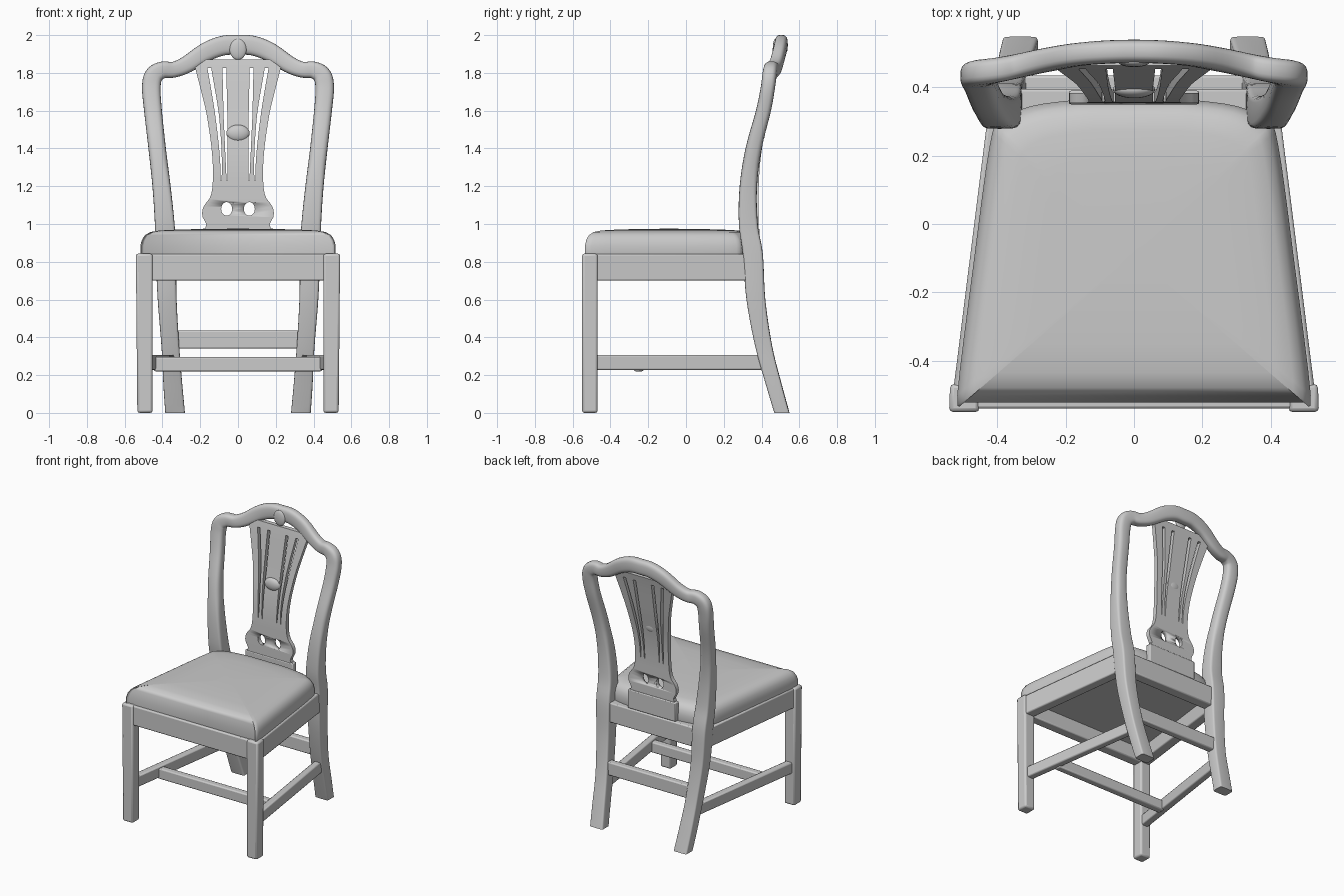
import bpy, bmesh, math
from mathutils import Vector, Matrix

cube = bpy.data.objects.get("Cube")
if cube:
    bpy.data.objects.remove(cube, do_unlink=True)

mat = bpy.data.materials.new("plain grey")
mat.use_nodes = True
GREY = (0.6, 0.6, 0.6, 1)
mat.diffuse_color = GREY
mat.node_tree.nodes["Principled BSDF"].inputs["Base Color"].default_value = GREY


def finish(name, bm, bevel=0.0, angle=35):
    bmesh.ops.recalc_face_normals(bm, faces=bm.faces)
    mesh = bpy.data.meshes.new(name)
    bm.to_mesh(mesh)
    bm.free()
    mesh.materials.append(mat)
    ob = bpy.data.objects.new(name, mesh)
    bpy.context.collection.objects.link(ob)
    if bevel:
        mod = ob.modifiers.new("soft edges", 'BEVEL')
        mod.width, mod.segments = bevel, 2
    bpy.ops.object.select_all(action='DESELECT')
    ob.select_set(True)
    bpy.context.view_layer.objects.active = ob
    bpy.ops.object.shade_smooth_by_angle(angle=math.radians(angle))
    return ob


def loft(name, rings, bevel=0.0, angle=35):
    bm = bmesh.new()
    loops = [[bm.verts.new(p) for p in ring] for ring in rings]
    n = len(loops[0])
    for a, b in zip(loops, loops[1:]):
        for i in range(n):
            j = (i + 1) % n
            bm.faces.new((a[i], a[j], b[j], b[i]))
    bm.faces.new(loops[0])
    bm.faces.new(loops[-1])
    return finish(name, bm, bevel, angle)


def beam(name, start, end, width, height, bevel=0.008):
    """Level bar between two centre points."""
    a, b = Vector(start), Vector(end)
    d = b - a
    bm = bmesh.new()
    bmesh.ops.create_cube(bm, size=1)
    bm.transform(Matrix.Translation((a + b) / 2)
                 @ Matrix.Rotation(math.atan2(d.y, d.x), 4, 'Z')
                 @ Matrix.Diagonal((d.length, width, height, 1)))
    return finish(name, bm, bevel)


def block(name, lo, hi, bevel=0.008):
    y, z = (lo[1] + hi[1]) / 2, (lo[2] + hi[2]) / 2
    return beam(name, (lo[0], y, z), (hi[0], y, z), hi[1] - lo[1], hi[2] - lo[2], bevel)


def button(name, centre, size):
    bm = bmesh.new()
    bmesh.ops.create_uvsphere(bm, u_segments=24, v_segments=12, radius=1)
    bm.transform(Matrix.Translation(centre) @ Matrix.Diagonal((*size, 1)))
    return finish(name, bm)


def smooth_path(pts, steps=5):
    """Catmull-Rom spline through points of any dimension."""
    pts = [Vector(p) for p in pts]
    out = []
    for i in range(len(pts) - 1):
        p0, p1, p2 = pts[max(i - 1, 0)], pts[i], pts[i + 1]
        p3 = pts[min(i + 2, len(pts) - 1)]
        for s in range(steps):
            t = s / steps
            out.append((p1 * 2 + (p2 - p0) * t + (p0 * 2 - p1 * 5 + p2 * 4 - p3) * t**2
                        + (p1 * 3 - p0 - p2 * 3 + p3) * t**3) / 2)
    return out + [pts[-1]]


def lookup(curve, z):
    for a, b in zip(curve, curve[1:]):
        if z <= b[0]:
            return a[1] + (b[1] - a[1]) * max(0, z - a[0]) / (b[0] - a[0])
    return curve[-1][1]


# Back frame: rear legs, posts and crest in one sweep (x, z, half width, y, half depth)
half = [(.333, 0, .052, .508, .04), (.345, .15, .05, .465, .042), (.358, .35, .047, .412, .045),
        (.375, .6, .05, .37, .05), (.382, .84, .054, .354, .053), (.388, 1, .052, .33, .05),
        (.405, 1.2, .048, .33, .046), (.428, 1.4, .046, .358, .043), (.45, 1.6, .047, .41, .04),
        (.459, 1.72, .049, .433, .038), (.446, 1.785, .049, .442, .038), (.40, 1.815, .045, .45, .037),
        (.34, 1.817, .042, .462, .036), (.27, 1.845, .045, .477, .035), (.17, 1.91, .05, .495, .034),
        (.08, 1.944, .052, .503, .034)]
path = smooth_path(half + [(0, 1.948, .052, .505, .034)]
                   + [(-p[0], *p[1:]) for p in reversed(half)])
rings = []
for i, (x, z, w, y, d) in enumerate(path):
    a, b = path[max(i - 1, 0)], path[min(i + 1, len(path) - 1)]
    t = Vector((b[0] - a[0], b[1] - a[1])).normalized()
    if i in (0, len(path) - 1):
        t = Vector((0, 1 if i == 0 else -1))
    power = 2 / (8 if z < .9 else max(3, 8 - (z - .9) * 12))
    ring = []
    for k in range(24):
        c, s = math.cos(k * math.tau / 24), math.sin(k * math.tau / 24)
        u = math.copysign(abs(c)**power, c) * w
        v = math.copysign(abs(s)**power, s) * d
        ring.append((x + t.y * u, y + v, z - t.x * u))
    rings.append(ring)
loft("back_frame", rings)

# Splat: waisted outline, leaning back with the posts
outline = smooth_path([(.84, .18), (.97, .175), (1, .167), (1.03, .185), (1.065, .19), (1.1, .178),
                       (1.14, .148), (1.2, .135), (1.3, .133), (1.4, .14), (1.5, .153),
                       (1.6, .17), (1.7, .194), (1.8, .22), (1.87, .237)], 4)
lean = smooth_path([(.84, .368), (1.2, .37), (1.4, .387), (1.6, .425), (1.8, .463), (1.9, .485)], 4)


def strip(name, z0, z1, left, right, thick=.015):
    rows = []
    count = max(3, round((z1 - z0) / .02))
    for i in range(count + 1):
        z = z0 + (z1 - z0) * i / count
        y, a, b = lookup(lean, z), left(z), right(z)
        rows.append([(a, y - thick, z), (b, y - thick, z), (b, y + thick, z), (a, y + thick, z)])
    return loft(name, rows)


def edge(z):
    return lookup(outline, z)


def gap(z):
    return .002 + .008 * min(1, max(0, (z - 1.22) / .35))


def inner_slot(z):
    return .058 + .014 * (z - 1.22) / .6


def outer_slot(z):
    return edge(z) * .67


base = strip("splat_base", .84, 1.23, lambda z: -edge(z), edge)
for sx in (-1, 1):
    # Eye hole through the base
    bm = bmesh.new()
    bmesh.ops.create_cone(bm, cap_ends=True, segments=24, radius1=1, radius2=1, depth=.3)
    bm.transform(Matrix.Translation((sx * .06, .37, 1.08)) @ Matrix.Diagonal((.029, 1, .036, 1))
                 @ Matrix.Rotation(math.pi / 2, 4, 'X'))
    cutter = finish("eye_cutter", bm)
    cutter.hide_render = True
    mod = base.modifiers.new("eye", 'BOOLEAN')
    mod.operation, mod.solver, mod.object = 'DIFFERENCE', 'EXACT', cutter
    bpy.context.view_layer.objects.active = base
    bpy.ops.object.modifier_apply(modifier=mod.name)
    bpy.data.objects.remove(cutter, do_unlink=True)
    # Slats either side of the centre
    strip("middle_slat", 1.22, 1.84, lambda z: sx * (inner_slot(z) + gap(z)),
          lambda z: sx * (outer_slot(z) - gap(z)))
    strip("outer_slat", 1.22, 1.84, lambda z: sx * (outer_slot(z) + gap(z)), lambda z: sx * edge(z))
strip("centre_slat", 1.22, 1.84, lambda z: gap(z) - inner_slot(z), lambda z: inner_slot(z) - gap(z))
strip("splat_head", 1.825, 1.87, lambda z: -edge(z), edge)
button("carved_rosette", (0, .393, 1.48), (.062, .025, .045))
button("carved_shell", (0, .473, 1.925), (.045, .014, .055))
block("splat_shoe", (-.19, .35, .84), (.19, .39, .975), .006)

# Front legs, side rails and side stretchers
for sx in (-1, 1):
    foot = [(.452, -.55), (.533, -.55), (.533, -.468), (.452, -.468)]
    top = [(.452, -.55), (.541, -.55), (.538, -.468), (.452, -.468)]
    loft("front_leg", [[(sx * x, y, z) for x, y in sec] for sec, z in ((foot, 0), (top, .843))], .012)
    beam("side_rail", (sx * .495, -.5, .77), (sx * .392, .32, .77), .07, .14)
    beam("side_stretcher", (sx * .49, -.48, .27), (sx * .362, .40, .265), .05, .08)

block("front_rail", (-.5, -.54, .70), (.5, -.47, .84))
block("back_rail", (-.36, .32, .70), (.36, .395, .84))
block("cross_stretcher", (-.445, -.275, .22), (.445, -.225, .295))
block("back_stretcher", (-.34, .385, .34), (.34, .435, .435))

# Cushion: rounded trapezoid rising to a soft crown
side = smooth_path([(.50, -.522), (.517, -.50), (.47, -.12), (.422, .23), (.39, .30),
                    (.30, .345), (.15, .365)], 4)
plan = [Vector((x, y)) for x, y in side]
plan += [Vector((-p.x, p.y)) for p in reversed(plan)]
middle = Vector((0, -.09))
layers = [(.98, .80), (1, .84), (1, .885), (.985, .915), (.955, .94), (.90, .957),
          (.8, .966), (.6, .971), (.3, .974), (.08, .975)]
loft("seat_cushion", [[(*(middle + (p - middle) * s), z) for p in plan] for s, z in layers], angle=60)
